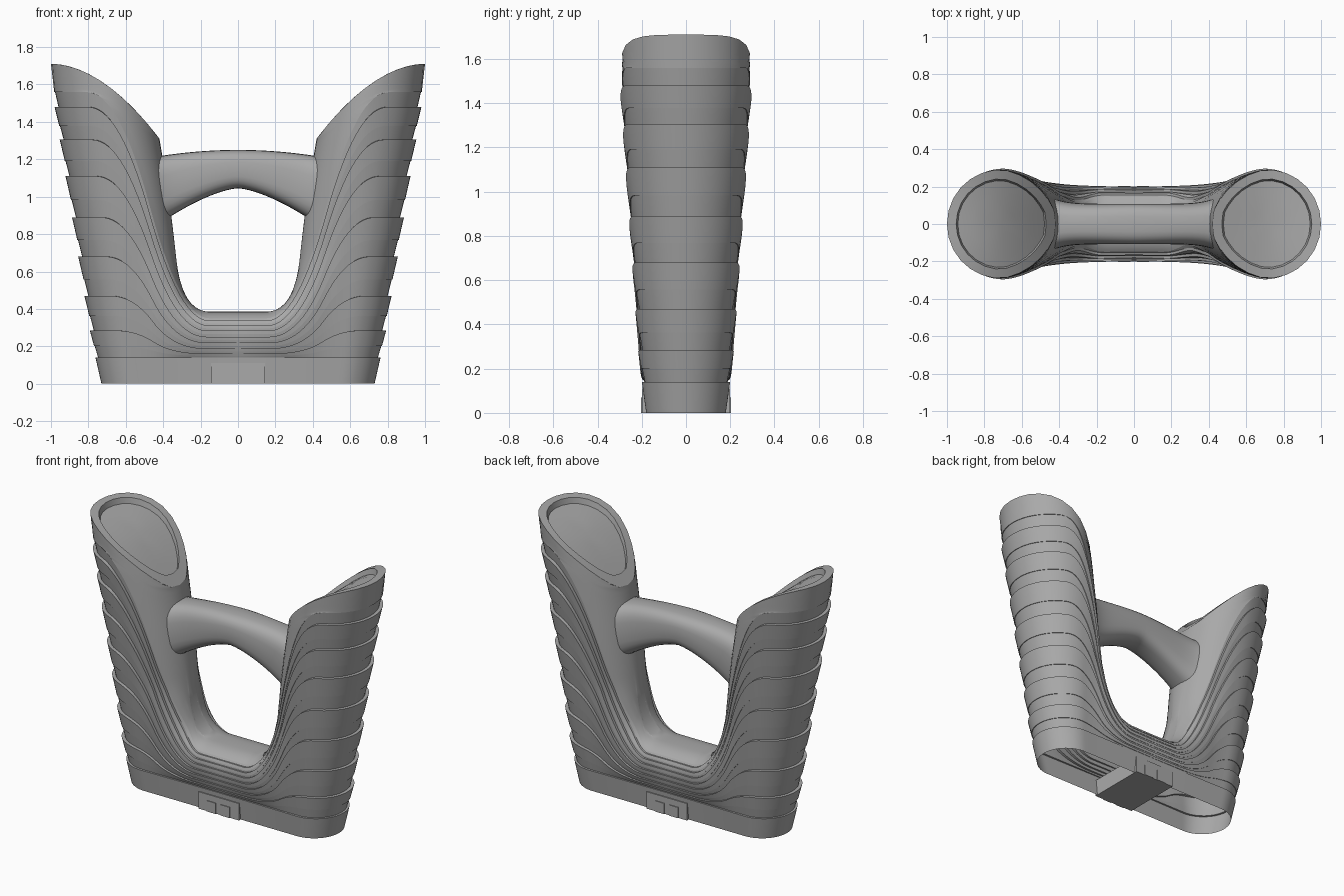
import bpy, bmesh
from math import sin, cos, pi, sqrt
from mathutils import Vector

if "Cube" in bpy.data.objects:
    bpy.data.objects.remove(bpy.data.objects["Cube"], do_unlink=True)

grey = bpy.data.materials.new("concrete grey")
grey.use_nodes = True
grey.diffuse_color = (0.4, 0.4, 0.4, 1)
grey.node_tree.nodes["Principled BSDF"].inputs["Base Color"].default_value = (0.4, 0.4, 0.4, 1)


def grid_object(name, rows, mirror=(False, False), closed=False):
    """Skin a list of point rows, optionally mirrored across x and y."""
    bm = bmesh.new()
    vs = [[bm.verts.new(p) for p in row] for row in rows]
    n = len(rows[0])
    for a, b in zip(vs, vs[1:]):
        for j in range(n if closed else n - 1):
            k = (j + 1) % n
            bm.faces.new((a[j], a[k], b[k], b[j]))
    bmesh.ops.remove_doubles(bm, verts=bm.verts, dist=1e-5)
    if closed:
        bmesh.ops.recalc_face_normals(bm, faces=bm.faces)
    me = bpy.data.meshes.new(name)
    bm.to_mesh(me)
    bm.free()
    me.materials.append(grey)
    ob = bpy.data.objects.new(name, me)
    bpy.context.collection.objects.link(ob)
    bpy.ops.object.select_all(action='DESELECT')
    ob.select_set(True)
    bpy.context.view_layer.objects.active = ob
    bpy.ops.object.shade_smooth_by_angle(angle=0.5)
    if any(mirror):
        mod = ob.modifiers.new("mirror", 'MIRROR')
        mod.use_axis = (mirror[0], mirror[1], False)
    return ob


def box(name, x0, x1, y, z1):
    bpy.ops.mesh.primitive_cube_add(size=1, location=((x0 + x1) / 2, 0, z1 / 2))
    ob = bpy.context.object
    ob.name = name
    ob.scale = (x1 - x0, 2 * y, z1)
    ob.data.materials.append(grey)


def bend(a, b, c, d, counts):
    """Line, two rounded corners, line: a smooth path through four controls."""
    a, b, c, d = map(Vector, (a, b, c, d))
    ab, bc, cd = (a + b) / 2, (b + c) / 2, (c + d) / 2
    pts = [a.lerp(ab, (i / counts[0]) ** 2) for i in range(counts[0])]
    for (p, q, r), n in (((ab, b, bc), counts[1]), ((bc, c, cd), counts[2])):
        pts += [p.lerp(q, i / n).lerp(q.lerp(r, i / n), i / n) for i in range(n)]
    return pts + [cd.lerp(d, i / counts[3]) for i in range(counts[3] + 1)]


# Outlines in the front plane
RIM_IN, RIM_LOW, RIM_HIGH = -0.42, 1.31, 1.71
inner_edge = bend((RIM_IN, RIM_LOW), (-0.36, 0.95), (-0.30, 0.385), (0, 0.385), (5, 10, 10, 6))
dense_edge = bend((RIM_IN, RIM_LOW), (-0.36, 0.95), (-0.30, 0.385), (0, 0.385), (30, 60, 60, 30))
dense_edge += [Vector((RIM_IN - 0.07 * i / 20, RIM_LOW + 0.4 * i / 20)) for i in range(20)]


def outer_x(z):
    return -(0.73 + 0.158 * z)


def radius(z):
    return 0.18 + 0.07 * z


def depth(x, z):
    """Half thickness of the body at a point of the front plane."""
    r = radius(z)
    e = min((p - Vector((x, z))).length for p in dense_edge)
    power = 3 - min(1, max(0, (z - 0.4) / 0.3))
    out = max(0, 1 - (x - outer_x(z)) / r)
    inn = max(0, 1 - e / 0.255)
    return r * sqrt(max(0, 1 - out * out)) * max(0, 1 - inn ** power) ** (1 / power)


def surface(p, offset):
    x, z = p
    r = radius(z)
    nx = max(-1, min(0, (x - outer_x(z) - r) / r))
    k = offset * min(1, 0.4 + abs(x))
    return (x + k * nx, -depth(x, z) - k * sqrt(1 - nx * nx), z)


def level(z):
    """Terrace line that starts level on the tower and dips to the saddle."""
    t = max(0, (z - 0.14) / 1.42)
    low = min(z, 0.14) + 0.21 * t
    xo = outer_x(z)
    return bend((xo, z), (xo + 0.22 + 0.12 * t, z), (-0.36 + 0.05 * t, low), (0, low), (8, 14, 14, 8))


# Terraced body: saw-tooth bands, each flaring out to a ledge at its top
steps = [(0, 0), (0.14, 0.01)]
tops = [0.14, 0.285, 0.47, 0.68, 0.89, 1.11, 1.305, 1.48]
for lo, hi in zip(tops, tops[1:]):
    crease = lo + (hi - lo) * 0.42
    steps += [(lo, -0.004), (crease, 0.004), (crease, 0.008), (hi, 0.017)]
steps += [(1.48, -0.004), (1.56, 0.002), (1.56, 0.006)]
rows = [[surface(p, off) for p in level(z)] for z, off in steps]


# Smooth upper band, running into the slanted rims and the inside of the U
def rim_z(x):
    q = min(1, max(0, (x + 1) / (RIM_IN + 1)))
    return RIM_LOW + (RIM_HIGH - RIM_LOW) * (1 - q ** 1.9)


RIM_N = 13
mid, half = (RIM_IN - 1) / 2, (RIM_IN + 1) / 2
rim = []
for i in range(RIM_N):
    x = mid - half * cos(pi * i / RIM_N)
    rim.append(Vector((x, rim_z(x))))
edge = rim + inner_edge
last = level(1.56)
for k in range(1, 9):
    w = 1 - (1 - k / 8) ** 2
    rows.append([surface(a.lerp(b, w), 0.006 * (1 - w)) for a, b in zip(last, edge)])
for row in rows:
    row[0] = (row[0][0], 0, row[0][2])
rows[-1][RIM_N:] = [(p.x, 0, p.y) for p in inner_edge]
grid_object("terraced_body", rows, (True, True))

# Tower roofs: raised rim around a sunken sloping floor
roof = []
for s, drop in ((1, 0), (0.83, 0), (0.80, 0.035), (0.55, 0.035), (0.28, 0.035), (0, 0.035)):
    ring = []
    for x, y, z in rows[-1][:RIM_N + 1]:
        px = mid + (x - mid) * s
        ring.append((px, y * s, rim_z(px) - drop))
    roof.append(ring)
grid_object("tower_roofs", roof, (True, True))

# Bridge between the towers, arched underneath and flared at its ends
bridge = []
for i in range(-14, 15):
    x = 0.44 * i / 14
    a = abs(x)
    flare = (a / 0.42) ** 6
    top = 1.25 - 0.03 * (a / 0.4) ** 2
    bottom = 1.045 - 0.135 * (a / 0.335) ** 1.5
    ring = []
    for j in range(28):
        c, s = cos(2 * pi * j / 28), sin(2 * pi * j / 28)
        y = (0.108 + 0.025 * flare) * (1 if c > 0 else -1) * abs(c) ** 0.65
        h = (1 if s > 0 else -1) * abs(s) ** 0.65
        ring.append((x, y, (top + bottom) / 2 + h * (top - bottom) / 2))
    bridge.append(ring)
grid_object("bridge", bridge, closed=True)

# Entrance block through the base, with a pair of doors on each face
box("entrance_block", -0.145, 0.145, 0.198, 0.11)
box("entrance_door_right", -0.085, -0.02, 0.203, 0.07)
box("entrance_door_left", 0.015, 0.08, 0.203, 0.07)
